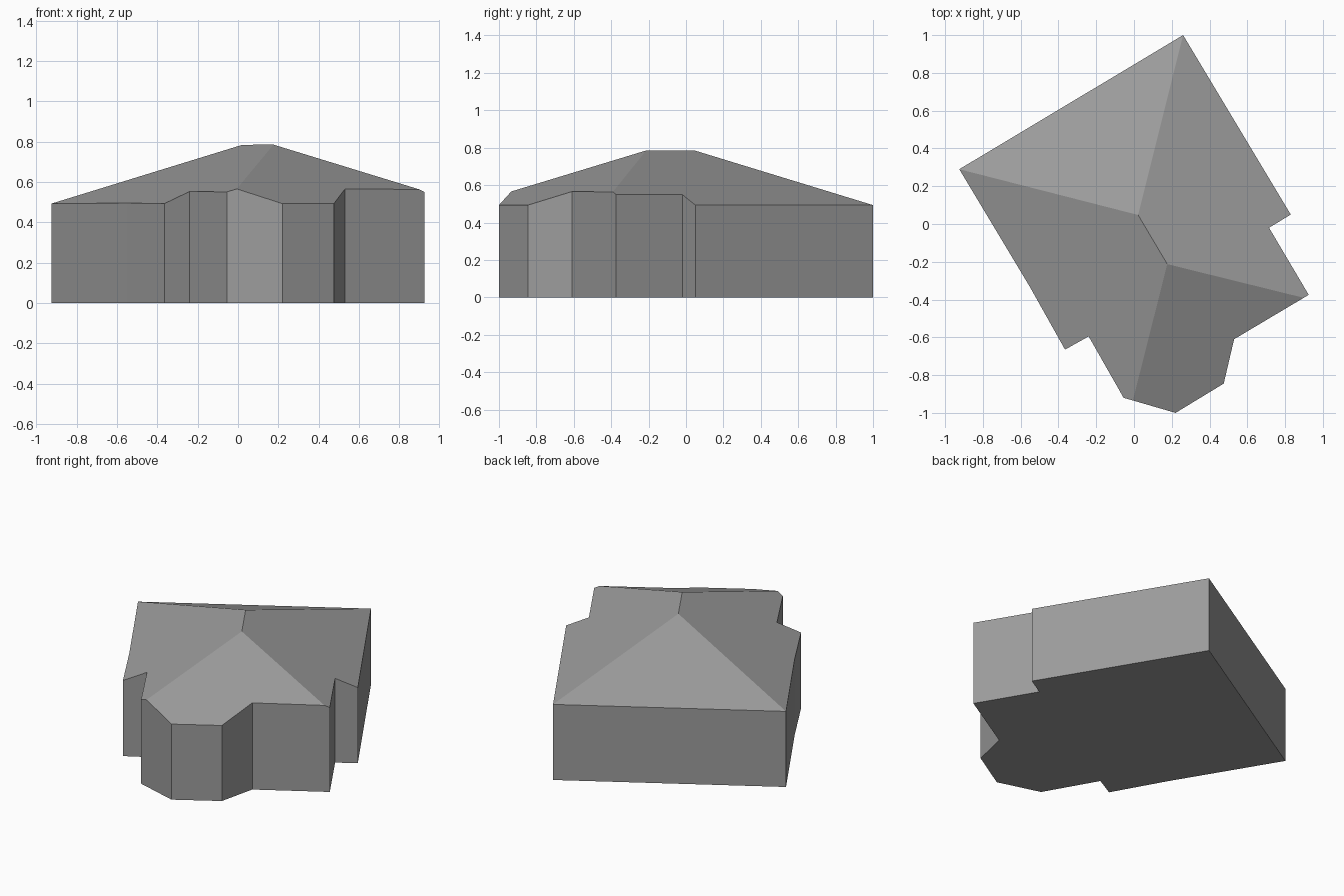
import bpy
import bmesh
from mathutils import Vector

cube = bpy.data.objects.get("Cube")
if cube:
    bpy.data.objects.remove(cube, do_unlink=True)

EAVE = 0.493   # height of the wall tops along the eaves
PITCH = 0.42   # rise of every roof slope per unit run

# Floor plan, anticlockwise from the back corner
BACK, LEFT_BACK, SIDE_BEND, LEFT_FRONT = (0.26, 1.0), (-0.925, 0.29), (-0.55, -0.335), (-0.365, -0.665)
BAY_LEFT, BAY_RIGHT = (0.22, -1.0), (0.475, -0.845)
RIGHT_BACK = (0.83, 0.05)
plan = [BACK, LEFT_BACK, SIDE_BEND, LEFT_FRONT, (-0.24, -0.595), (-0.055, -0.92),
        BAY_LEFT, BAY_RIGHT, (0.53, -0.61), (0.925, -0.375), (0.715, -0.02), RIGHT_BACK]

# Each roof slope rises inward from one eave line
eaves = [(LEFT_BACK, LEFT_FRONT), (BAY_LEFT, BAY_RIGHT), (RIGHT_BACK, BACK), (BACK, LEFT_BACK)]


def cut_slope(bm, start, end):
    """Trim the block with the roof slope above an eave and close the cut."""
    a, b = Vector((*start, EAVE)), Vector((*end, EAVE))
    along = (b - a).normalized()
    inward = Vector((-along.y, along.x, 0))
    normal = Vector((0, 0, 1)) - inward * PITCH
    cut = bmesh.ops.bisect_plane(
        bm, geom=bm.verts[:] + bm.edges[:] + bm.faces[:], dist=1e-4,
        plane_co=a, plane_no=normal.normalized(), clear_outer=True)
    rim = [e for e in bm.edges if e.is_boundary]
    bmesh.ops.edgeloop_fill(bm, edges=rim)


# House block: the plan raised tall, then trimmed to a hipped roof
bm = bmesh.new()
floor = bm.faces.new([bm.verts.new((x, y, 0)) for x, y in plan])
raised = bmesh.ops.extrude_face_region(bm, geom=[floor], use_keep_orig=True)
top = [v for v in raised["geom"] if isinstance(v, bmesh.types.BMVert)]
bmesh.ops.translate(bm, verts=top, vec=(0, 0, 2))
for start, end in eaves:
    cut_slope(bm, start, end)
bmesh.ops.remove_doubles(bm, verts=bm.verts[:], dist=1e-3)
bmesh.ops.recalc_face_normals(bm, faces=bm.faces[:])

mesh = bpy.data.meshes.new("house")
bm.to_mesh(mesh)
bm.free()
house = bpy.data.objects.new("house", mesh)
bpy.context.collection.objects.link(house)

# Plain grey all over
grey = bpy.data.materials.new("plain grey")
grey.use_nodes = True
colour = (0.33, 0.33, 0.33, 1)
grey.diffuse_color = colour
grey.node_tree.nodes["Principled BSDF"].inputs["Base Color"].default_value = colour
mesh.materials.append(grey)
